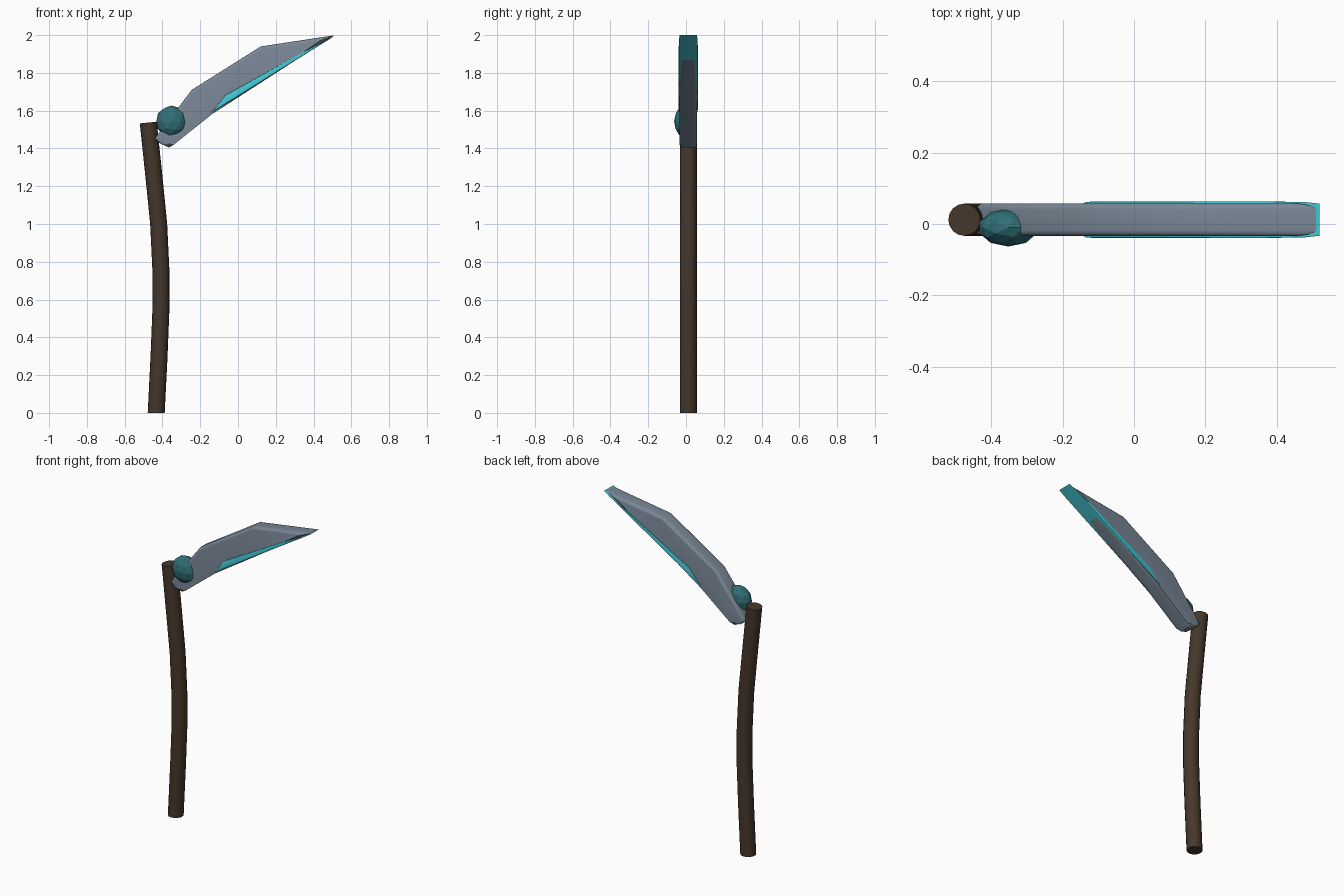
import bpy, bmesh, math
from mathutils import Vector

if "Cube" in bpy.data.objects:
    bpy.data.objects.remove(bpy.data.objects["Cube"])

MID_Y = 0.012  # shared centre plane of handle and blade


def finish(obj, name, color, smooth=True):
    obj.name = name
    mat = bpy.data.materials.new(name + "_colour")
    mat.diffuse_color = (*color, 1)
    mat.use_nodes = True
    mat.node_tree.nodes["Principled BSDF"].inputs["Base Color"].default_value = mat.diffuse_color
    obj.data.materials.append(mat)
    if smooth:
        bpy.ops.object.select_all(action='DESELECT')
        obj.select_set(True)
        bpy.context.view_layer.objects.active = obj
        bpy.ops.object.shade_smooth_by_angle(angle=math.radians(35))


def to_object(bm, name):
    bmesh.ops.recalc_face_normals(bm, faces=bm.faces[:])
    mesh = bpy.data.meshes.new(name)
    bm.to_mesh(mesh)
    bm.free()
    obj = bpy.data.objects.new(name, mesh)
    bpy.context.collection.objects.link(obj)
    return obj


def plate(name, profile, half, bevel, segments, color):
    """Extrude an x-z outline through y and round its rims."""
    bm = bmesh.new()
    sides = [[bm.verts.new((x, MID_Y + s * half, z)) for x, z in profile]
             for s in (-1, 1)]
    caps = [bm.faces.new(side) for side in sides]
    n = len(profile)
    for i in range(n):
        j = (i + 1) % n
        bm.faces.new((sides[0][i], sides[0][j], sides[1][j], sides[1][i]))
    rims = [e for f in caps for e in f.edges]
    bmesh.ops.bevel(bm, geom=rims, offset=bevel, segments=segments,
                    profile=0.5, affect='EDGES', clamp_overlap=True)
    finish(to_object(bm, name), name, color)


def tube(name, path, radius, sides, color):
    """Sweep a circle along an x-z path."""
    bm = bmesh.new()
    pts = [Vector((x, MID_Y, z)) for x, z in path]
    rings = []
    for i, p in enumerate(pts):
        t = (pts[min(i + 1, len(pts) - 1)] - pts[max(i - 1, 0)]).normalized()
        if i == 0:
            t = Vector((0, 0, 1))  # flat foot
        across = Vector((t.z, 0, -t.x))
        rings.append([bm.verts.new(p + radius * (math.cos(a) * across + math.sin(a) * Vector((0, 1, 0))))
                      for a in (2 * math.pi * k / sides for k in range(sides))])
    for a, b in zip(rings, rings[1:]):
        for k in range(sides):
            m = (k + 1) % sides
            bm.faces.new((a[k], a[m], b[m], b[k]))
    bm.faces.new(rings[0])
    bm.faces.new(rings[-1])
    finish(to_object(bm, name), name, color)


# Bent wooden handle
tube("handle", [(-0.433, 0), (-0.418, 0.3), (-0.408, 0.55), (-0.408, 0.75),
                (-0.42, 1.0), (-0.445, 1.25), (-0.475, 1.537)],
     0.045, 16, (0.06, 0.038, 0.024))

# Grey blade body
plate("blade", [(-0.44, 1.445), (-0.41, 1.425), (-0.365, 1.405), (-0.34, 1.42),
                (-0.138, 1.581), (0.51, 1.999),
                (0.12, 1.94), (-0.245, 1.71), (-0.435, 1.46)],
      0.046, 0.02, 4, (0.19, 0.24, 0.30))

# Bright cutting edge wrapped round the lower rim
plate("cutting_edge", [(-0.143, 1.588), (0.519, 2.0), (0.33, 1.902), (-0.065, 1.683)],
      0.051, 0.006, 2, (0.06, 0.58, 0.66))

# Faceted gem at the joint
bpy.ops.mesh.primitive_ico_sphere_add(subdivisions=2, radius=1, location=(-0.352, -0.01, 1.543))
gem = bpy.context.object
gem.scale = (0.084, 0.053, 0.084)
finish(gem, "gem", (0.03, 0.16, 0.18), smooth=False)
